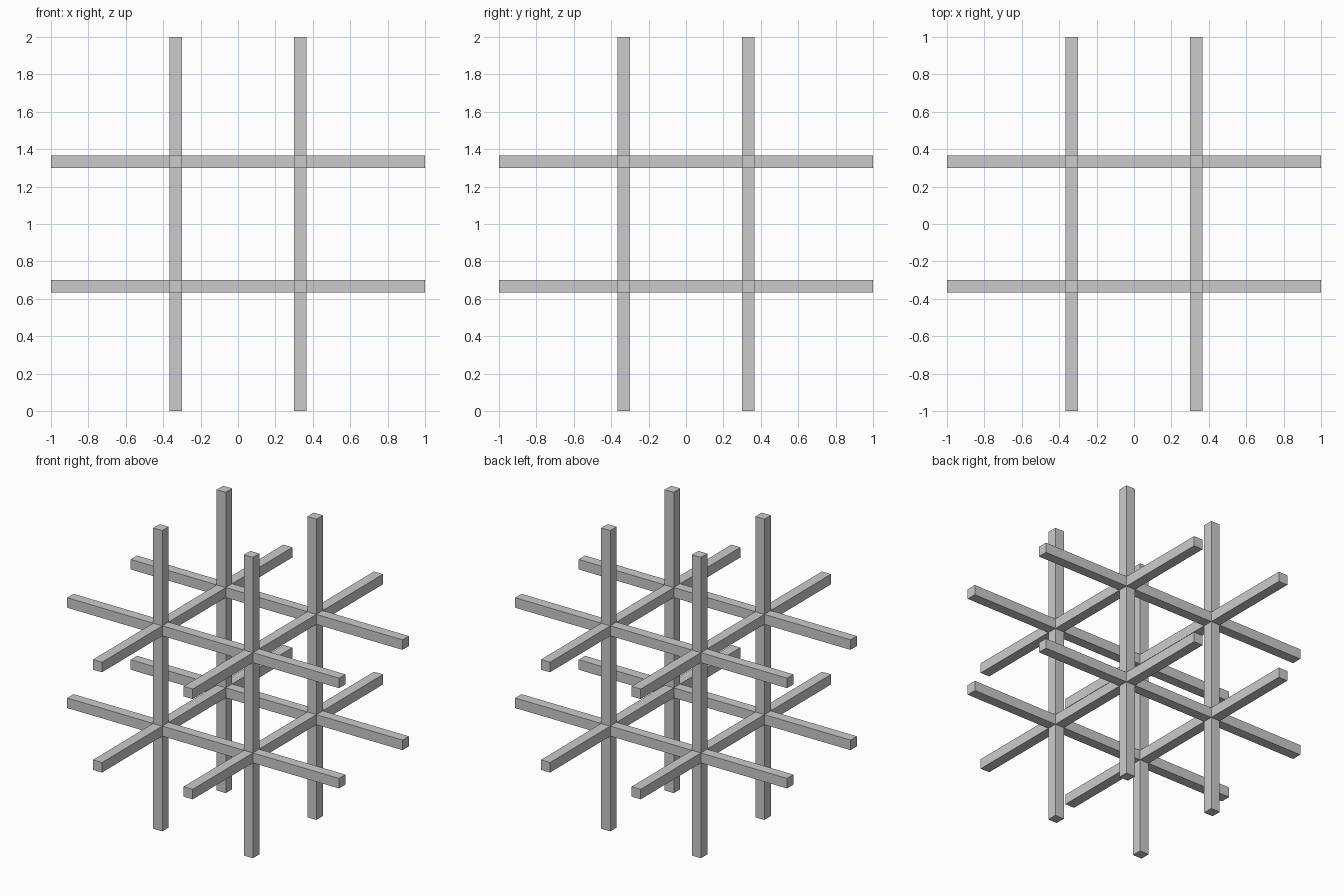
import bpy, bmesh
from itertools import product

if "Cube" in bpy.data.objects:
    bpy.data.objects.remove(bpy.data.objects["Cube"])

# Grid lines shared by all three axes; slots 1 and 3 are the bar thickness
CUTS = [-1, -0.3667, -0.3, 0.3, 0.3667, 1]
BAR_SLOTS = (1, 3)


def filled(cell):
    """A cell is solid when it lies in a bar slot on at least two axes."""
    return (all(0 <= c < 5 for c in cell)
            and sum(c in BAR_SLOTS for c in cell) >= 2)


bm = bmesh.new()
corners = {}


def corner(idx):
    if idx not in corners:
        x, y, z = (CUTS[i] for i in idx)
        corners[idx] = bm.verts.new((x, y, z + 1))
    return corners[idx]


# Outer skin of the twelve crossing bars, joined flush at the eight nodes
for cell in product(range(5), repeat=3):
    if not filled(cell):
        continue
    for axis, side in product(range(3), (0, 1)):
        neighbour = list(cell)
        neighbour[axis] += 2 * side - 1
        if filled(neighbour):
            continue
        quad = []
        for du, dv in ((0, 0), (1, 0), (1, 1), (0, 1)):
            idx = list(cell)
            idx[axis] += side
            idx[(axis + 1) % 3] += du
            idx[(axis + 2) % 3] += dv
            quad.append(corner(tuple(idx)))
        bm.faces.new(quad if side else quad[::-1])

mesh = bpy.data.meshes.new("bar_lattice")
bm.to_mesh(mesh)
bm.free()
lattice = bpy.data.objects.new("bar_lattice", mesh)
bpy.context.collection.objects.link(lattice)
